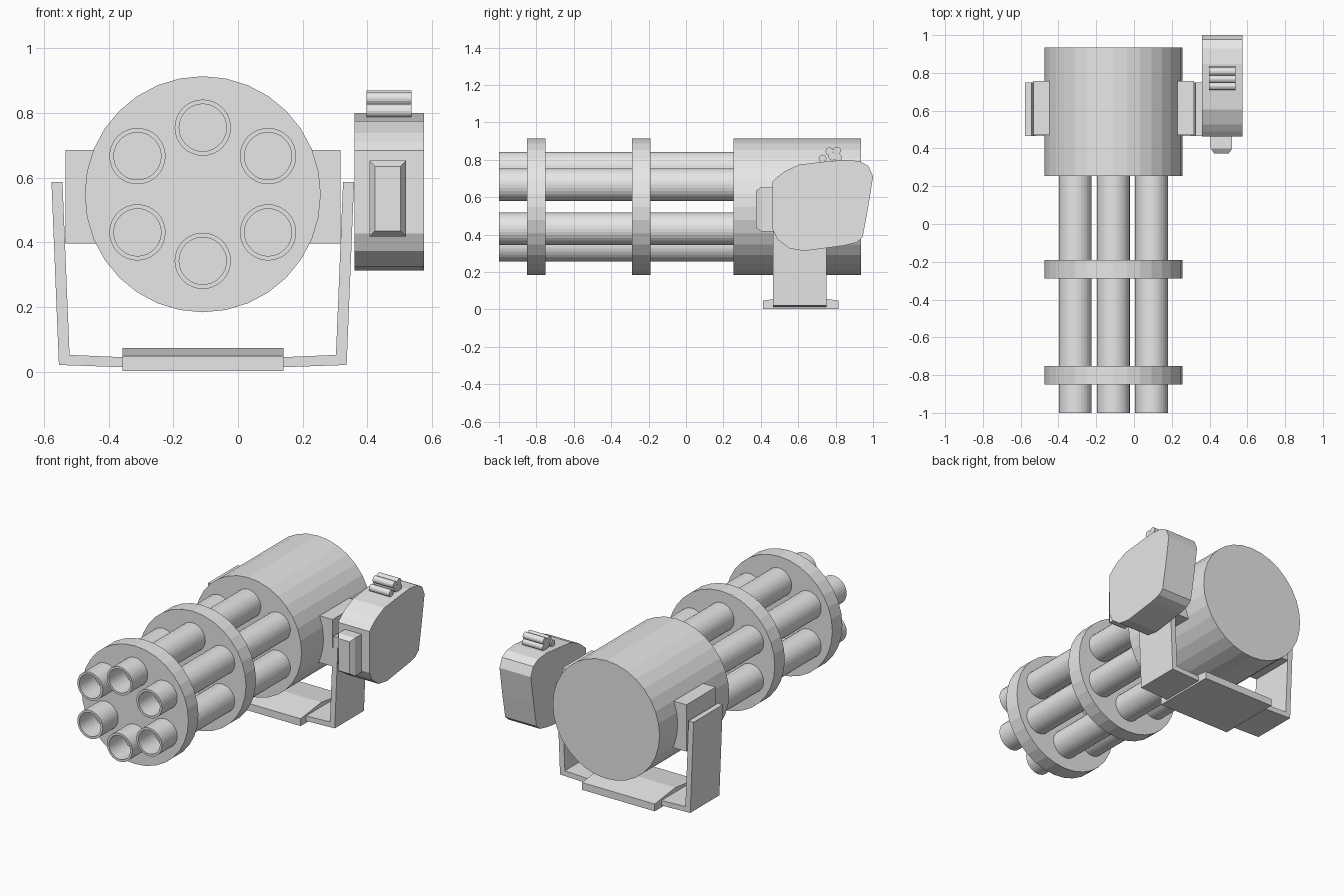
import bpy
import bmesh
from math import cos, sin, tau
from mathutils import Vector

cube = bpy.data.objects.get("Cube")
if cube:
    bpy.data.objects.remove(cube, do_unlink=True)

GREY = (0.8, 0.8, 0.8, 1.0)
metal = bpy.data.materials.new("plain grey")
metal.use_nodes = True
metal.diffuse_color = GREY
metal.node_tree.nodes["Principled BSDF"].inputs["Base Color"].default_value = GREY


def circle(cx, cz, radius, sides=32):
    return [(cx + radius * cos(tau * i / sides), cz + radius * sin(tau * i / sides))
            for i in range(sides)]


def rect(a0, a1, b0, b1):
    return [(a0, b0), (a1, b0), (a1, b1), (a0, b1)]


def prism(name, profile, axis, lo, hi, bore=None, taper=None):
    """Extrude a profile along x or y; bore or taper the low end if asked."""
    bm = bmesh.new()

    def place(a, b, t):
        return (t, a, b) if axis == "x" else (a, t, b)

    cap = bm.faces.new([bm.verts.new(place(a, b, lo)) for a, b in profile])
    far = bm.faces.new([bm.verts.new(place(a, b, hi)) for a, b in profile])
    near_v, far_v = list(cap.verts), list(far.verts)
    for i in range(len(profile)):
        j = (i + 1) % len(profile)
        bm.faces.new((near_v[i], near_v[j], far_v[j], far_v[i]))
    bmesh.ops.recalc_face_normals(bm, faces=bm.faces[:])
    if bore:
        wall, depth = bore
        bmesh.ops.inset_region(bm, faces=[cap], thickness=wall)
        hole = bmesh.ops.extrude_discrete_faces(bm, faces=[cap])["faces"][0]
        bmesh.ops.translate(bm, verts=hole.verts[:], vec=Vector(place(0, 0, depth)))
    if taper:
        inset, rise = taper
        top = bmesh.ops.extrude_discrete_faces(bm, faces=[cap])["faces"][0]
        bmesh.ops.translate(bm, verts=top.verts[:], vec=Vector(place(0, 0, -rise)))
        centre = top.calc_center_median()
        for v in top.verts:
            for k in (0, 2):
                v.co[k] += inset if v.co[k] < centre[k] else -inset
    mesh = bpy.data.meshes.new(name)
    bm.to_mesh(mesh)
    bm.free()
    mesh.materials.append(metal)
    obj = bpy.data.objects.new(name, mesh)
    bpy.context.collection.objects.link(obj)
    return obj


CX, CZ, R = -0.109, 0.549, 0.365

# Round housing and the two barrel clamps
for name, lo, hi in (("housing", 0.255, 0.935),
                     ("front_clamp", -0.85, -0.752),
                     ("rear_clamp", -0.288, -0.19)):
    prism(name, circle(CX, CZ, R), "y", lo, hi)

# Six hollow barrels
for i, (dx, dz) in enumerate(((0, 0.206), (0, -0.206), (0.202, 0.118),
                              (0.202, -0.118), (-0.202, 0.118), (-0.202, -0.118))):
    prism(f"barrel_{i + 1}", circle(CX + dx, CZ + dz, 0.087), "y",
          -1.0, 0.26, bore=(0.014, 0.5))

# Pivot blocks on both sides of the housing
prism("right_pivot", rect(-0.533, -0.42, 0.397, 0.686), "y", 0.47, 0.757)
prism("left_pivot", rect(0.2, 0.317, 0.397, 0.686), "y", 0.47, 0.757)

# U-shaped cradle, mirrored about the housing axis
outer = [(0.468, 0.587), (0.445, 0.021), (0.245, 0.014)]
inner = [(0.245, 0.045), (0.412, 0.052), (0.434, 0.587)]
half = outer + inner
cradle = ([(CX + x, z) for x, z in inner + outer[:2]]
          + [(CX + 0.245, 0.014)]
          + [(CX - x, z) for x, z in reversed(outer)]
          + [(CX - x, z) for x, z in reversed(inner)])
prism("cradle", cradle, "y", 0.465, 0.75)

# Base plate with a shallow ridge
prism("base_plate", [(0.412, 0.003), (0.815, 0.003), (0.815, 0.048),
                     (0.613, 0.073), (0.412, 0.048)], "x", -0.357, 0.14)

# Rounded side box
side_box = [(0.463, 0.684), (0.49, 0.71), (0.527, 0.738), (0.607, 0.775),
            (0.74, 0.79), (0.848, 0.8), (0.928, 0.793), (0.976, 0.767),
            (1.0, 0.711), (0.972, 0.535), (0.944, 0.385), (0.912, 0.358),
            (0.848, 0.342), (0.634, 0.313), (0.553, 0.326), (0.489, 0.374),
            (0.463, 0.428)]
prism("side_box", side_box, "x", 0.361, 0.575)

# Tapered nub on the front of the side box
prism("side_box_nub", rect(0.406, 0.52, 0.418, 0.653), "y", 0.40, 0.48,
      taper=(0.018, 0.026))

# Small rods stacked on top of the side box
for i, (y, z) in enumerate(((0.73, 0.807), (0.767, 0.845), (0.807, 0.849),
                            (0.782, 0.818), (0.812, 0.813))):
    prism(f"top_rod_{i + 1}", circle(y, z, 0.021, 16), "x", 0.398, 0.537)
